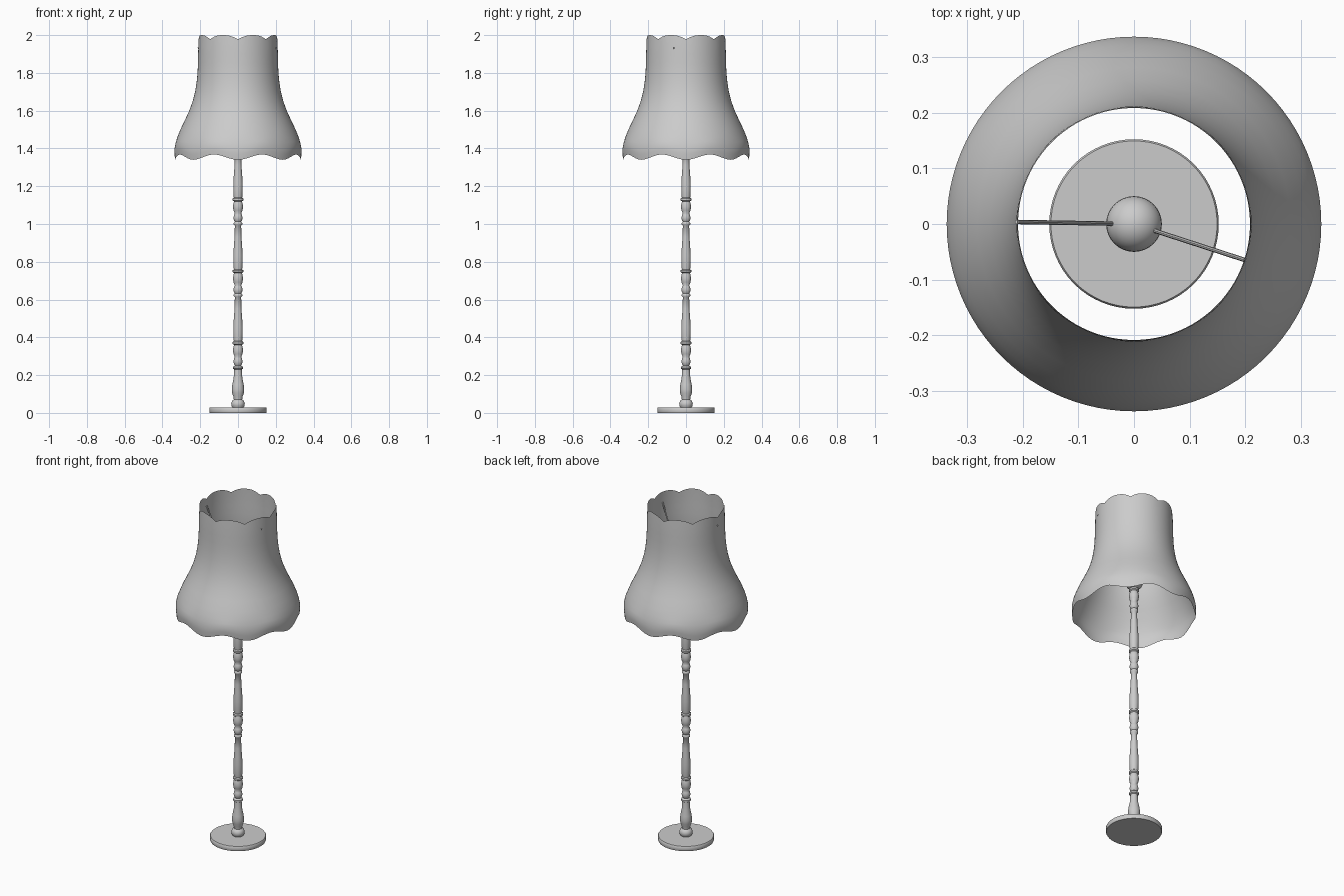
import bpy, bmesh, math
from mathutils import Vector

if "Cube" in bpy.data.objects:
    bpy.data.objects.remove(bpy.data.objects["Cube"])

grey = bpy.data.materials.new("plain_grey")
grey.diffuse_color = (0.6, 0.6, 0.6, 1)
grey.use_nodes = True
grey.node_tree.nodes["Principled BSDF"].inputs["Base Color"].default_value = grey.diffuse_color


def finish(bm, name, angle=40):
    bmesh.ops.recalc_face_normals(bm, faces=bm.faces)
    me = bpy.data.meshes.new(name)
    bm.to_mesh(me)
    bm.free()
    ob = bpy.data.objects.new(name, me)
    bpy.context.collection.objects.link(ob)
    me.materials.append(grey)
    bpy.ops.object.select_all(action='DESELECT')
    ob.select_set(True)
    bpy.context.view_layer.objects.active = ob
    bpy.ops.object.shade_smooth_by_angle(angle=math.radians(angle))
    return ob


def lathe(name, profile, segs, caps=True, wave=None, angle=40):
    bm = bmesh.new()
    rings = []
    for r, z in profile:
        ring = []
        for i in range(segs):
            a = 2 * math.pi * i / segs
            dz = wave(a, z) if wave else 0
            ring.append(bm.verts.new((r * math.cos(a), r * math.sin(a), z + dz)))
        rings.append(ring)
    for lo, hi in zip(rings, rings[1:]):
        for i in range(segs):
            j = (i + 1) % segs
            bm.faces.new((lo[i], lo[j], hi[j], hi[i]))
    if caps:
        bm.faces.new(rings[0][::-1])
        bm.faces.new(rings[-1])
    return finish(bm, name, angle)


# Round foot plate
lathe("base", [(0.15, 0), (0.152, 0.004), (0.152, 0.024), (0.149, 0.028)], 64)

# Turned pole: vase foot, then a repeating column and bead group
pole = [(0.028, 0.026), (0.035, 0.038), (0.036, 0.05), (0.031, 0.064),
        (0.022, 0.07), (0.024, 0.085), (0.031, 0.105), (0.033, 0.125),
        (0.030, 0.15), (0.023, 0.185), (0.020, 0.23), (0.026, 0.234),
        (0.026, 0.244), (0.018, 0.249)]
beads = [(0.017, 0.0), (0.022, 0.008), (0.024, 0.022), (0.021, 0.036),
         (0.017, 0.044), (0.024, 0.06), (0.027, 0.08), (0.024, 0.098),
         (0.021, 0.108), (0.028, 0.113), (0.028, 0.123), (0.022, 0.128)]
column = [(0.023, 0.135), (0.025, 0.17), (0.025, 0.2), (0.022, 0.25),
          (0.018, 0.30), (0.017, 0.36), (0.023, 0.366), (0.023, 0.374)]
for k in range(4):
    z0 = 0.252 + 0.38 * k
    pole += [(r, z0 + z) for r, z in beads]
    if k < 3:
        pole += [(r, z0 + z) for r, z in column]
lathe("turned_pole", pole, 32, angle=50)

# Round bulb on top of the pole
bm = bmesh.new()
bmesh.ops.create_uvsphere(bm, u_segments=32, v_segments=16, radius=0.05)
bmesh.ops.translate(bm, verts=bm.verts, vec=(0, 0, 1.565))
bulb_z = 1.565
finish(bm, "bulb")


# Bell shaped shade with eight scallops on both rims
def scallop(a, z):
    if z > 1.9:
        t = (z - 1.9) / 0.1
        return -0.022 * t * (1 - abs(math.sin(4 * a))) ** 1.3
    if z < 1.46:
        t = min(1, (1.46 - z) / 0.12)
        return 0.028 * t * math.sin(4 * a) ** 2
    return 0


shade = [(0.333, 1.34), (0.336, 1.37), (0.336, 1.40), (0.330, 1.43),
         (0.321, 1.46), (0.305, 1.5), (0.281, 1.55), (0.258, 1.6),
         (0.240, 1.65), (0.227, 1.7), (0.219, 1.75), (0.214, 1.8),
         (0.212, 1.85), (0.211, 1.9), (0.210, 1.95), (0.208, 2.0)]
lathe("lamp_shade", shade, 96, caps=False, wave=scallop, angle=60)


# Thin wires holding the shade
def wire(name, deg, r=0.004):
    a = math.radians(deg)
    d = Vector((math.cos(a), math.sin(a), 0))
    p = d * 0.04 + Vector((0, 0, bulb_z + 0.03))
    q = d * 0.21 + Vector((0, 0, 1.935))
    bm = bmesh.new()
    bmesh.ops.create_cone(bm, cap_ends=True, segments=8, radius1=r, radius2=r,
                          depth=(q - p).length)
    rot = (q - p).to_track_quat('Z', 'Y').to_matrix()
    bmesh.ops.rotate(bm, verts=bm.verts, cent=(0, 0, 0), matrix=rot)
    bmesh.ops.translate(bm, verts=bm.verts, vec=(p + q) / 2)
    finish(bm, name)


wire("left_shade_wire", 179)
wire("right_shade_wire", -18)
